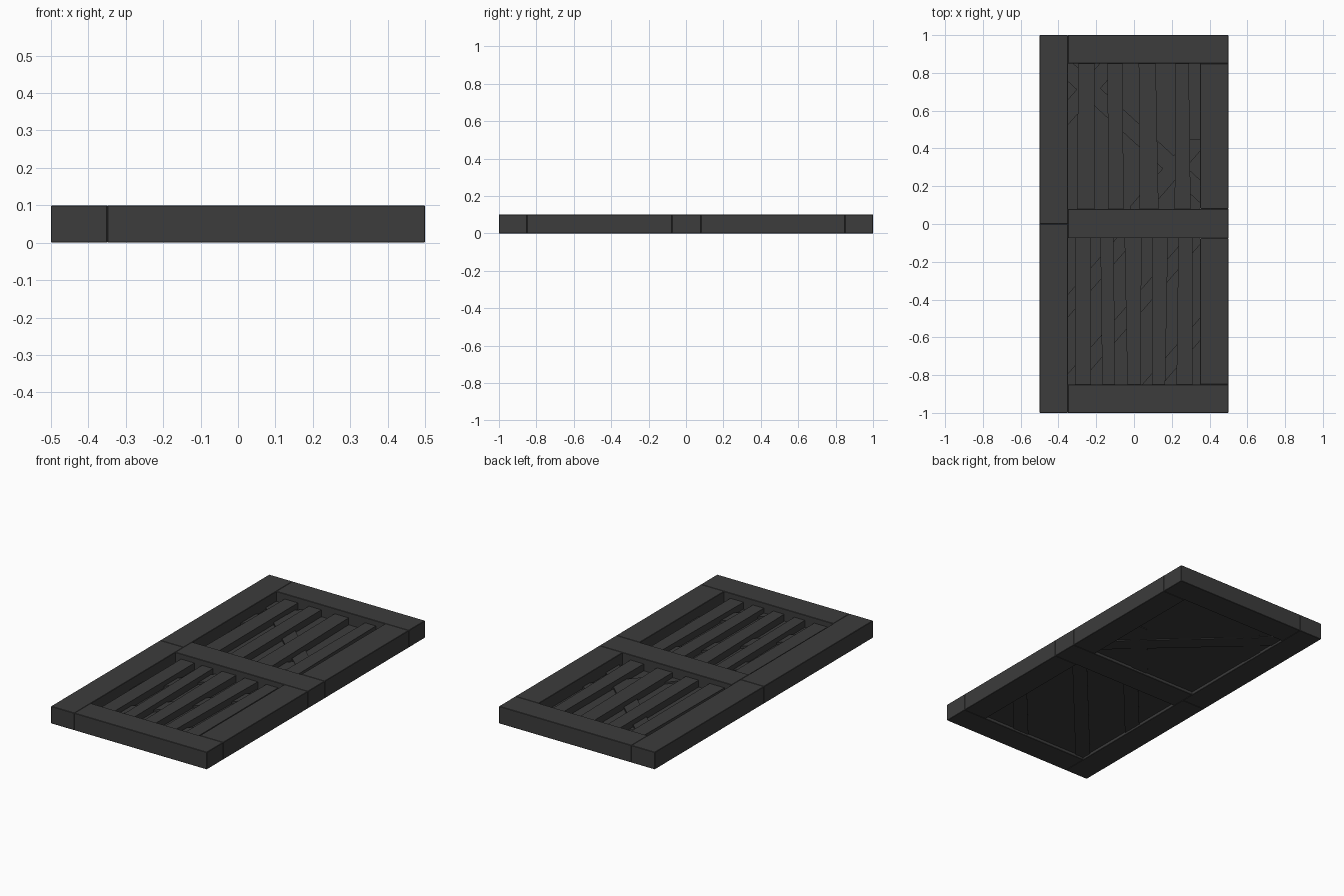
import bpy, bmesh
from mathutils import Vector

if "Cube" in bpy.data.objects:
    bpy.data.objects.remove(bpy.data.objects["Cube"])

mat = bpy.data.materials.new("dark_wood")
mat.diffuse_color = (0.045, 0.045, 0.045, 1)
mat.use_nodes = True
mat.node_tree.nodes["Principled BSDF"].inputs["Base Color"].default_value = mat.diffuse_color


def prism(name, pts, z0, z1, bevel=0.0):
    """Extrude a flat outline from z0 to z1."""
    bm = bmesh.new()
    f = bm.faces.new([bm.verts.new((x, y, z0)) for x, y in pts])
    r = bmesh.ops.extrude_face_region(bm, geom=[f])
    for v in r["geom"]:
        if isinstance(v, bmesh.types.BMVert):
            v.co.z = z1
    bmesh.ops.recalc_face_normals(bm, faces=bm.faces)
    if bevel:
        bmesh.ops.bevel(bm, geom=bm.edges[:], offset=bevel, segments=1, affect='EDGES')
    return finish(name, bm)


def finish(name, bm):
    me = bpy.data.meshes.new(name)
    bm.to_mesh(me)
    bm.free()
    ob = bpy.data.objects.new(name, me)
    me.materials.append(mat)
    bpy.context.collection.objects.link(ob)
    return ob


def box(name, x0, x1, y0, y1, z0=0.0, z1=0.1, bevel=0.0):
    return prism(name, [(x0, y0), (x1, y0), (x1, y1), (x0, y1)], z0, z1, bevel)


def brace(name, p, q, width, x0, x1, y0, y1, z0=0.013, z1=0.042):
    """Diagonal board through p and q, trimmed to the panel opening."""
    p, q = Vector(p), Vector(q)
    d = (q - p).normalized()
    n = Vector((-d.y, d.x)) * width / 2
    a, b = p - d, q + d
    ob = prism(name, [a - n, b - n, b + n, a + n], z0, z1)
    bm = bmesh.new()
    bm.from_mesh(ob.data)
    for co, no in (((x0, 0, 0), (-1, 0, 0)), ((x1, 0, 0), (1, 0, 0)),
                   ((0, y0, 0), (0, -1, 0)), ((0, y1, 0), (0, 1, 0))):
        r = bmesh.ops.bisect_plane(bm, geom=bm.verts[:] + bm.edges[:] + bm.faces[:],
                                   plane_co=co, plane_no=no, clear_outer=True)
        cut = [e for e in r["geom_cut"] if isinstance(e, bmesh.types.BMEdge)]
        if cut:
            bmesh.ops.holes_fill(bm, edges=cut)
    bmesh.ops.recalc_face_normals(bm, faces=bm.faces)
    bm.to_mesh(ob.data)
    bm.free()


# Frame: left stiles, cross rails, right stiles
B = 0.002
box("left_stile_front", -0.5, -0.35, -1, 0, bevel=B)
box("left_stile_back", -0.5, -0.35, 0, 1, bevel=B)
for nm, y0, y1 in (("front_rail", -1, -0.85), ("middle_rail", -0.075, 0.08), ("back_rail", 0.85, 1)):
    box(nm, -0.35, 0.5, y0, y1, bevel=B)
box("right_stile_front", 0.35, 0.5, -0.85, -0.075, bevel=B)
box("right_stile_back", 0.35, 0.5, 0.08, 0.85, bevel=B)

# Backing panels
front = (-0.35, 0.35, -0.85, -0.075)
back = (-0.35, 0.35, 0.08, 0.85)
box("front_backing", *front, 0.018, 0.03)
box("back_backing", *back, 0.018, 0.03)

# Slats: left and right edge at the near end, then at the far end
slats = {
    "front": (front, [(-0.313, -0.228, -0.313, -0.227), (-0.168, -0.10, -0.178, -0.108),
                      (-0.035, 0.035, -0.05, 0.04), (0.095, 0.165, 0.095, 0.18),
                      (0.225, 0.31, 0.235, 0.31)]),
    "back": (back, [(-0.303, -0.208, -0.295, -0.21), (-0.137, -0.055, -0.14, -0.06),
                    (0.03, 0.13, 0.025, 0.115), (0.215, 0.30, 0.22, 0.29)]),
}
for nm, ((x0, x1, y0, y1), rows) in slats.items():
    for i, (a, b, c, d) in enumerate(rows):
        prism(f"{nm}_slat_{i + 1}", [(a, y0), (b, y0), (d, y1), (c, y1)], 0.03, 0.07)

# Diagonal braces behind the slats
for i, (p, q) in enumerate((((-0.33, -0.41), (-0.2, -0.26)),
                            ((-0.33, -0.83), (0.2, -0.22)),
                            ((0.2, -0.73), (0.33, -0.58)))):
    brace(f"front_brace_{i + 1}", p, q, 0.08, *front)
brace("back_brace_long", (-0.17, 0.65), (0.32, 0.2), 0.09, *back)

# Short back braces, kept on either side of the long one
brace("back_brace_left", (-0.325, 0.62), (-0.165, 0.80), 0.09, *back, z0=0.014, z1=0.04)
brace("back_brace_right", (0.165, 0.24), (0.32, 0.42), 0.09, -0.02, 0.35, 0.08, 0.45, z0=0.014, z1=0.04)
